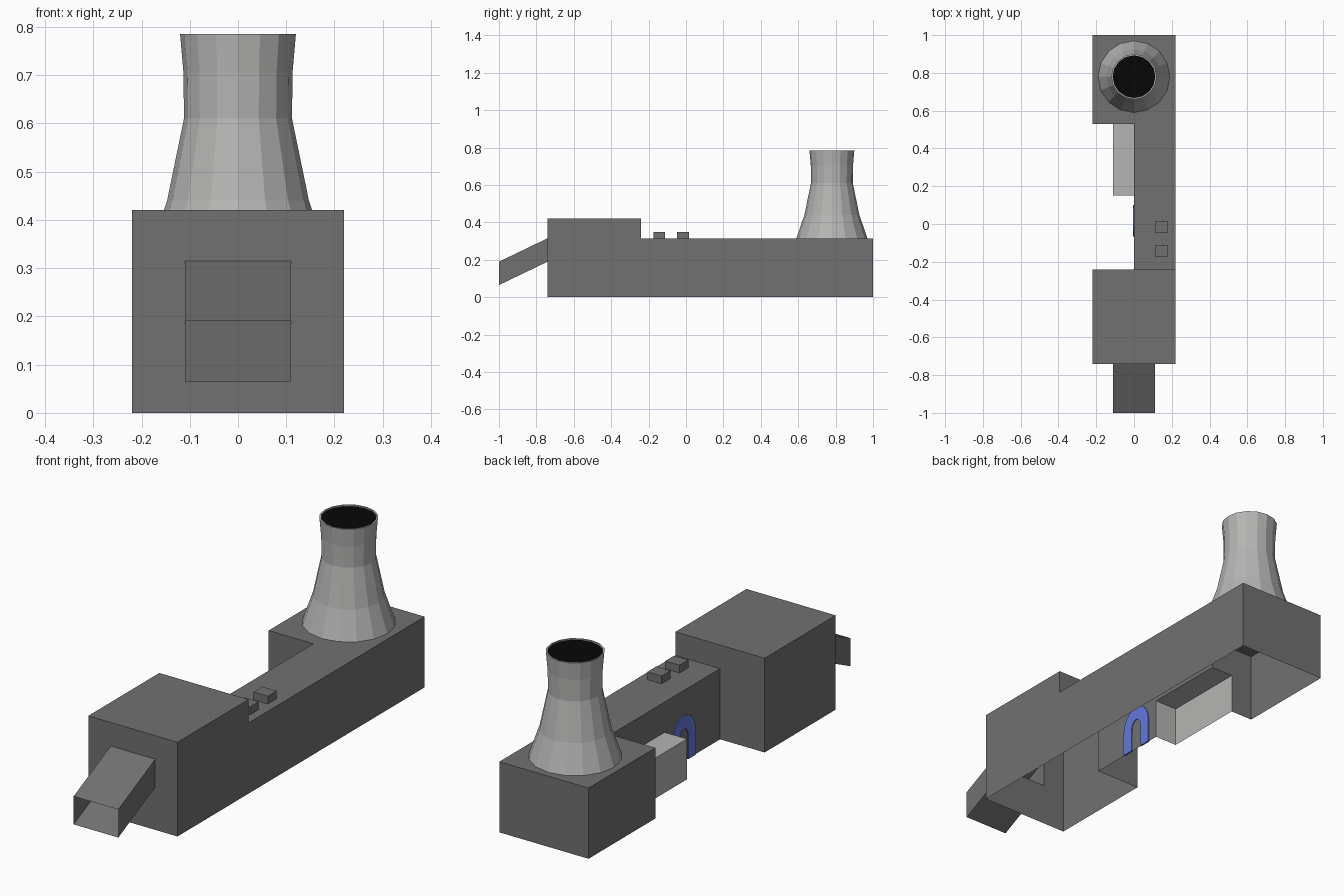
import bpy, bmesh, math

if "Cube" in bpy.data.objects:
    bpy.data.objects.remove(bpy.data.objects["Cube"])


def material(name, rgb):
    m = bpy.data.materials.new(name)
    m.diffuse_color = (*rgb, 1)
    m.use_nodes = True
    m.node_tree.nodes["Principled BSDF"].inputs["Base Color"].default_value = m.diffuse_color
    return m


DARK = material("dark_grey", (0.165, 0.165, 0.165))
LIGHT = material("light_grey", (0.46, 0.46, 0.455))
BLACK = material("black", (0.002, 0.002, 0.002))
BLUE = material("blue", (0.13, 0.19, 0.72))


def finish(name, bm, *mats):
    bmesh.ops.remove_doubles(bm, verts=bm.verts, dist=1e-5)
    me = bpy.data.meshes.new(name)
    bm.to_mesh(me)
    bm.free()
    ob = bpy.data.objects.new(name, me)
    for m in mats:
        me.materials.append(m)
    bpy.context.collection.objects.link(ob)
    return ob


def rect(bm, axis, c, a0, a1, b0, b1, sign):
    """Axis-aligned panel at axis=c, spanning the other two axes, facing sign."""
    pts = []
    for a, b in ((a0, b0), (a1, b0), (a1, b1), (a0, b1)):
        p = [a, b]
        p.insert(axis, c)
        pts.append(p)
    if (sign > 0) == (axis == 1):
        pts.reverse()
    return bm.faces.new([bm.verts.new(p) for p in pts])


X, Y, Z = 0, 1, 2
W, LOW, HIGH = 0.22, 0.315, 0.42
FRONT, STEP, REAR, BACK = -0.74, -0.24, 0.53, 1.0
BOX_X, BOX_Y, BOX_Z = -0.11, 0.15, 0.18
HOLE_X, HOLE_Z0, HOLE_Z1 = 0.11, 0.19, LOW

# Building shell, open underneath, with openings for the chute and side annex
bm = bmesh.new()
rect(bm, X, W, FRONT, STEP, 0, HIGH, 1)
rect(bm, X, W, STEP, BACK, 0, LOW, 1)
rect(bm, X, -W, FRONT, STEP, 0, HIGH, -1)
rect(bm, Z, HIGH, -W, W, FRONT, STEP, 1)
rect(bm, Y, STEP, -W, 0, 0, HIGH, 1)
rect(bm, Y, STEP, 0, W, LOW, HIGH, 1)
for x0, x1, z0, z1 in ((-W, -HOLE_X, 0, HIGH), (HOLE_X, W, 0, HIGH),
                       (-HOLE_X, HOLE_X, 0, HOLE_Z0), (-HOLE_X, HOLE_X, HOLE_Z1, HIGH)):
    rect(bm, Y, FRONT, x0, x1, z0, z1, -1)
rect(bm, X, 0, STEP, BOX_Y, 0, LOW, -1)
rect(bm, X, 0, BOX_Y, REAR, BOX_Z, LOW, -1)
rect(bm, Y, REAR, -W, BOX_X, 0, LOW, -1)
rect(bm, Y, REAR, BOX_X, 0, BOX_Z, LOW, -1)
rect(bm, X, -W, REAR, BACK, 0, LOW, -1)
rect(bm, Y, BACK, -W, W, 0, LOW, 1)
rect(bm, Z, LOW, 0, W, STEP, REAR, 1)
rect(bm, Z, LOW, -W, W, REAR, BACK, 1)
finish("building", bm, DARK)

# Low annex in the recess, open to the building
bm = bmesh.new()
rect(bm, X, BOX_X, BOX_Y, REAR, 0, BOX_Z, -1)
rect(bm, Y, BOX_Y, BOX_X, 0, 0, BOX_Z, -1)
rect(bm, Z, BOX_Z, BOX_X, 0, BOX_Y, REAR, 1)
finish("side_annex", bm, LIGHT)

# Sloping open chute at the front
bm = bmesh.new()
rings = [[bm.verts.new((x, y, z + dz)) for x, z in
          ((-HOLE_X, HOLE_Z0), (HOLE_X, HOLE_Z0), (HOLE_X, HOLE_Z1), (-HOLE_X, HOLE_Z1))]
         for y, dz in ((-1, -0.125), (FRONT, 0))]
for i in range(4):
    j = (i + 1) % 4
    bm.faces.new((rings[0][i], rings[0][j], rings[1][j], rings[1][i]))
bmesh.ops.recalc_face_normals(bm, faces=bm.faces)
bm.normal_update()
if max(bm.faces, key=lambda f: f.calc_center_median().z).normal.z < 0:
    bmesh.ops.reverse_faces(bm, faces=bm.faces)
finish("chute", bm, DARK)

# Roof vents
for n, y in enumerate((-0.142, -0.016)):
    bm = bmesh.new()
    x0, x1, y0, y1, top = 0.11, 0.18, y - 0.031, y + 0.031, 0.35
    for s, x in ((-1, x0), (1, x1)):
        rect(bm, X, x, y0, y1, LOW, top, s)
    for s, yy in ((-1, y0), (1, y1)):
        rect(bm, Y, yy, x0, x1, LOW, top, s)
    rect(bm, Z, top, x0, x1, y0, y1, 1)
    finish(f"roof_vent_{n + 1}", bm, DARK)

# Cooling tower: 16-sided lathe with a thin rim and black mouth
SEG, CY = 16, 0.78
bm = bmesh.new()
profile = ((0.19, 0.315), (0.147, 0.44), (0.112, 0.61), (0.113, 0.705),
           (0.12, 0.785), (0.113, 0.785), (0.113, 0.78))
rings = [[bm.verts.new((r * math.cos(2 * math.pi * i / SEG),
                        CY + r * math.sin(2 * math.pi * i / SEG), z)) for i in range(SEG)]
         for r, z in profile]
for a, b in zip(rings, rings[1:]):
    for i in range(SEG):
        j = (i + 1) % SEG
        bm.faces.new((a[i], a[j], b[j], b[i]))
bm.faces.new(rings[-1]).material_index = 1
finish("cooling_tower", bm, LIGHT, BLACK)

# Plain arched door frame as a thin plate through the recess wall
bm = bmesh.new()


def arch(half, spring, top):
    curve = [(half * math.cos(math.pi * i / 10), spring + (top - spring) * math.sin(math.pi * i / 10))
             for i in range(11)]
    return [(half, 0)] + curve + [(-half, 0)]


outer, inner = arch(0.083, 0.11, 0.205), arch(0.03, 0.1, 0.145)
rows = [[bm.verts.new((x, 0.018 + p[0], p[1])) for p in pts]
        for pts, x in ((outer, -0.004), (inner, -0.004), (inner, 0.004), (outer, 0.004))]
for k in range(4):
    a, b = rows[k], rows[(k + 1) % 4]
    for i in range(len(a) - 1):
        bm.faces.new((a[i], a[i + 1], b[i + 1], b[i]))
for e in (0, -1):
    bm.faces.new([r[e] for r in rows])
bmesh.ops.recalc_face_normals(bm, faces=bm.faces)
finish("arched_door_frame", bm, BLUE)
